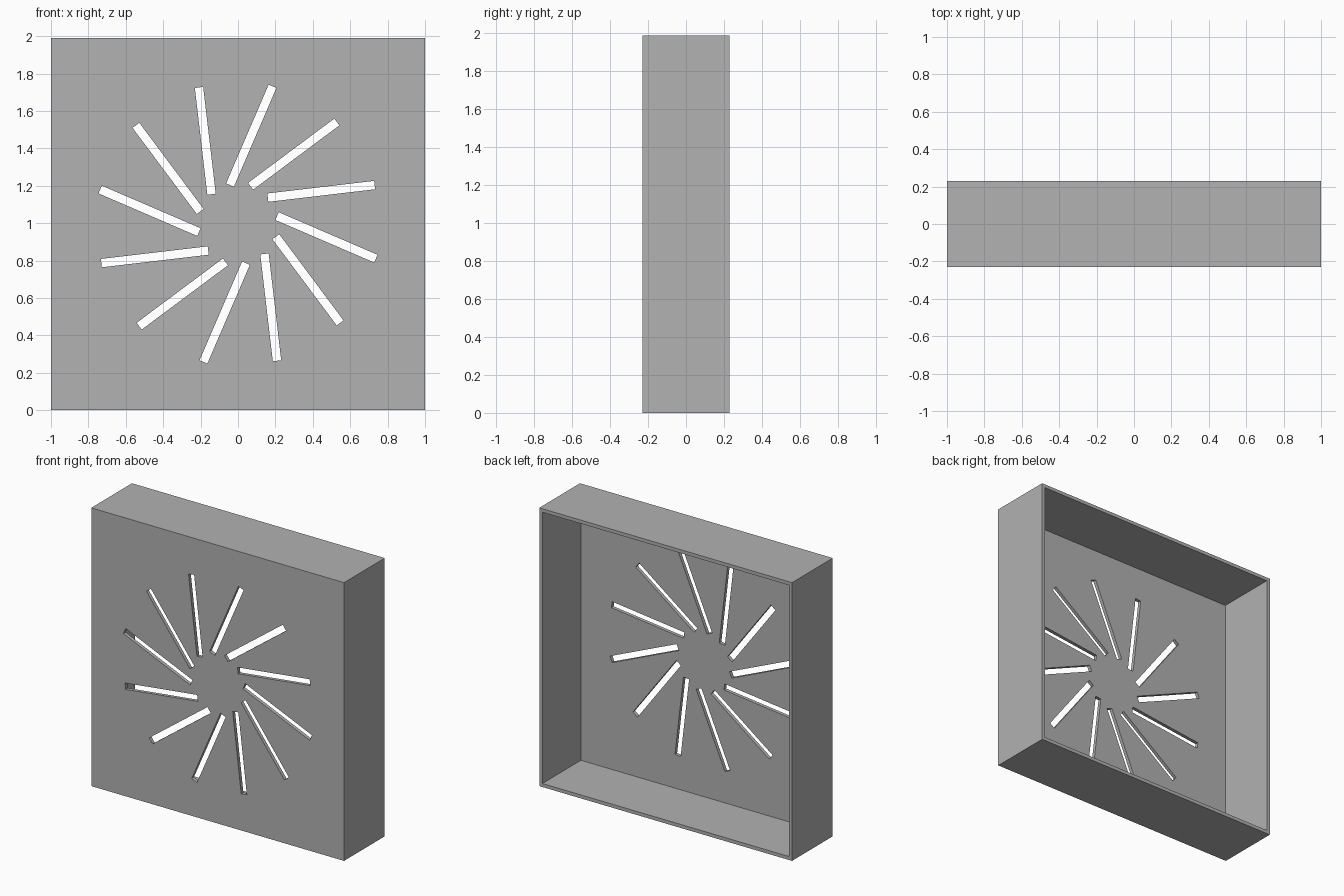
import bpy
import bmesh
import math
from mathutils import Matrix

if "Cube" in bpy.data.objects:
    bpy.data.objects.remove(bpy.data.objects["Cube"], do_unlink=True)

WIDTH, DEPTH, HEIGHT = 2.0, 0.46, 1.99
WALL = 0.025
CENTRE = Matrix.Translation((0, 0, HEIGHT / 2))

grey = bpy.data.materials.new("plain_grey")
grey.use_nodes = True
colour = (0.445, 0.445, 0.445, 1)
grey.diffuse_color = colour
grey.node_tree.nodes["Principled BSDF"].inputs["Base Color"].default_value = colour


def boxes(name, size, placements):
    """One object holding a box of the given size at every placement."""
    bm = bmesh.new()
    for place in placements:
        bmesh.ops.create_cube(bm, size=1, matrix=CENTRE @ place @ Matrix.Diagonal((*size, 1)))
    mesh = bpy.data.meshes.new(name)
    bm.to_mesh(mesh)
    bm.free()
    mesh.materials.append(grey)
    obj = bpy.data.objects.new(name, mesh)
    bpy.context.collection.objects.link(obj)
    return obj


def cut(target, cutter):
    mod = target.modifiers.new(cutter.name, "BOOLEAN")
    mod.operation = "DIFFERENCE"
    mod.solver = "EXACT"
    mod.object = cutter
    cutter.hide_render = True


# Square housing
housing = boxes("vent_housing", (WIDTH, DEPTH, HEIGHT), [Matrix()])

# Hollow, open at the back
cavity = boxes("cavity_cutter", (WIDTH - 2 * WALL, DEPTH, HEIGHT - 2 * WALL),
               [Matrix.Translation((0, WALL, 0))])

# Swirl of slots through the front panel
slot = Matrix.Translation((0.445, -DEPTH / 2, 0.175)) @ Matrix.Rotation(math.radians(-6.7), 4, "Y")
slots = boxes("slot_cutter", (0.575, 0.2, 0.045),
              [Matrix.Rotation(math.tau * i / 12, 4, "Y") @ slot for i in range(12)])

cut(housing, cavity)
cut(housing, slots)

# Bake the cuts and drop the cutters
graph = bpy.context.evaluated_depsgraph_get()
baked = bpy.data.meshes.new_from_object(housing.evaluated_get(graph))
housing.modifiers.clear()
housing.data = baked
housing.data.name = "vent_housing"
for cutter in (cavity, slots):
    bpy.data.objects.remove(cutter, do_unlink=True)
